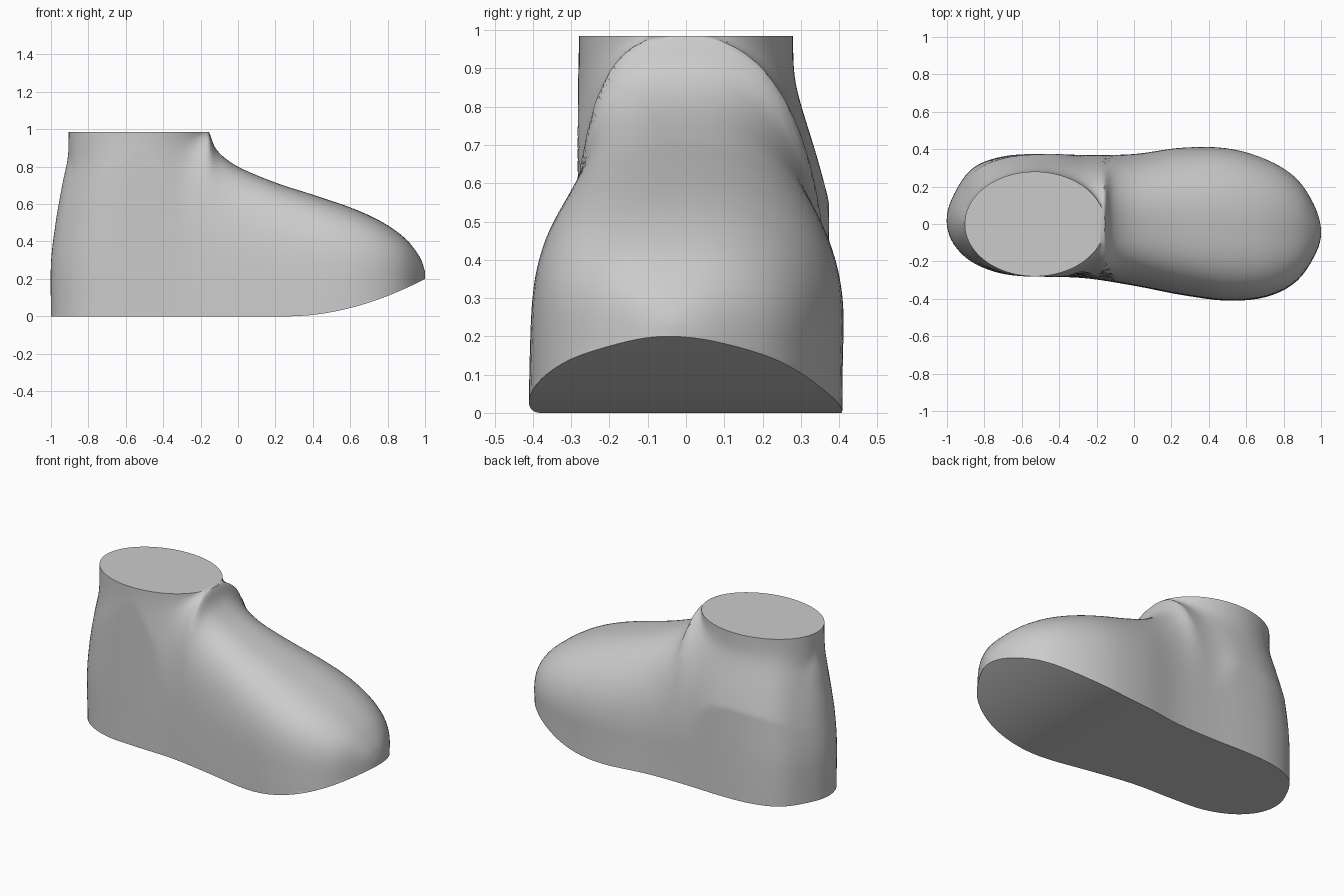
import bpy, bmesh, math

cube = bpy.data.objects.get("Cube")
if cube:
    bpy.data.objects.remove(cube)

HEIGHT, STEPS, SLICES = 0.985, 56, 64
ANKLE_X, ANKLE_RX, ANKLE_RY = -0.53, 0.375, 0.28


def clamp(v):
    return max(0.0, min(1.0, v))


def ease(v):
    v = clamp(v)
    return v * v * (3 - 2 * v)


def spline(values, t):
    """Smooth value at position t (0..1) along evenly spaced samples."""
    n = len(values) - 1
    i = min(int(t * n), n - 1)
    f = t * n - i
    b, c = values[i], values[i + 1]
    a = values[i - 1] if i else 2 * b - c
    d = values[i + 2] if i + 2 <= n else 2 * c - b
    return b + f * (c - a + f * (2 * a - 5 * b + 4 * c - d + f * (3 * (b - c) + d - a))) / 2


def dense(points):
    xs, zs = zip(*points)
    return [(spline(xs, k / 120), spline(zs, k / 120)) for k in range(121)]


def lookup(path, value, key):
    """Other coordinate where the path's key coordinate reaches value."""
    sign = 1 if path[-1][key] > path[0][key] else -1
    if (value - path[0][key]) * sign <= 0:
        return path[0][1 - key]
    for p, q in zip(path, path[1:]):
        if (value - q[key]) * sign <= 0:
            f = (value - p[key]) / ((q[key] - p[key]) or 1)
            return p[1 - key] + f * (q[1 - key] - p[1 - key])
    return path[-1][1 - key]


# Side profiles: instep from ankle to toe, and back of the heel
instep = dense([(-0.155, HEIGHT), (-0.11, 0.885), (0, 0.8), (0.2, 0.715), (0.4, 0.65),
                (0.6, 0.582), (0.76, 0.51), (0.89, 0.42), (0.97, 0.32), (1, 0.24)])
heel = dense([(-1, 0), (-1, 0.28), (-0.975, 0.5), (-0.94, 0.7), (-0.91, 0.85), (-0.905, HEIGHT)])

# Sole outline sampled at equal angles from heel to toe
outline = {
    1: [0.02, 0.15, 0.295, 0.36, 0.375, 0.368, 0.372, 0.405, 0.4, 0.34, 0.24, 0.09, -0.05],
    -1: [0.02, -0.1, -0.2, -0.263, -0.28, -0.29, -0.33, -0.38, -0.41, -0.39, -0.31, -0.17, -0.05],
}
roundness = {1: 2.3, -1: 3.0}


def centre(x):
    return -0.015 - 0.035 * x


def sole_height(x):
    return 0.2 * clamp((x - 0.27) / 0.73) ** 1.9


def half_width(x, z, back, side):
    xs = x - (back + 1) * clamp(-x / 0.9)
    t = math.acos(max(-1, min(1, -xs))) / math.pi
    sole = max(0, side * (spline(outline[side], t) - centre(xs)))
    # forefoot dome under the instep profile
    top = lookup(instep, x, 0)
    rise = clamp((z - 0.2) / max(top - 0.2, 0.001))
    p = roundness[side]
    dome = sole * (1 - rise ** p) ** (1 / p)
    # heel column turning into the ankle ellipse
    ankle = ANKLE_RY * math.sqrt(max(0, 1 - ((x - ANKLE_X) / ANKLE_RX) ** 2))
    s = ease((z - 0.3) / 0.6)
    column = s * ankle + (1 - s) * sole * ease((-0.05 - x) / 0.4)
    blend = (dome ** 8 + column ** 8) ** 0.125
    return min(blend, max(sole, ankle))


# Horizontal slices lofted from the sole to the ankle
bm = bmesh.new()
rows = []
for k in range(SLICES + 1):
    z = HEIGHT * k / SLICES
    back, front = lookup(heel, z, 1), lookup(instep, z, 1)
    row = {1: [], -1: []}
    for i in range(STEPS + 1):
        x = back + (front - back) * (1 - math.cos(math.pi * i / STEPS)) / 2
        for side in (1, -1):
            w = 0 if i in (0, STEPS) else half_width(x, z, back, side)
            y = centre(x) * (1 - ease(z / HEIGHT)) + side * w
            row[side].append(bm.verts.new((x, y, max(z, sole_height(x)))))
    rows.append(row)

for i in range(STEPS):
    for low, high in zip(rows, rows[1:]):
        for side in (1, -1):
            a, b = low[side], high[side]
            quad = (a[i], b[i], b[i + 1], a[i + 1])
            bm.faces.new(quad if side > 0 else quad[::-1])
    # flat ankle cap and curved sole
    for row, flip in ((rows[0], False), (rows[-1], True)):
        quad = (row[1][i], row[1][i + 1], row[-1][i + 1], row[-1][i])
        bm.faces.new(quad[::-1] if flip else quad)

bmesh.ops.remove_doubles(bm, verts=bm.verts, dist=0.0004)
bmesh.ops.dissolve_degenerate(bm, edges=bm.edges, dist=0.0002)
bmesh.ops.recalc_face_normals(bm, faces=bm.faces)

mesh = bpy.data.meshes.new("shoe_last")
bm.to_mesh(mesh)
bm.free()
last = bpy.data.objects.new("shoe_last", mesh)
bpy.context.collection.objects.link(last)

grey = bpy.data.materials.new("plain_grey")
grey.use_nodes = True
grey.diffuse_color = (0.6, 0.6, 0.6, 1)
grey.node_tree.nodes["Principled BSDF"].inputs["Base Color"].default_value = (0.6, 0.6, 0.6, 1)
mesh.materials.append(grey)

bpy.context.view_layer.objects.active = last
last.select_set(True)
bpy.ops.object.shade_smooth_by_angle(angle=math.radians(40))
